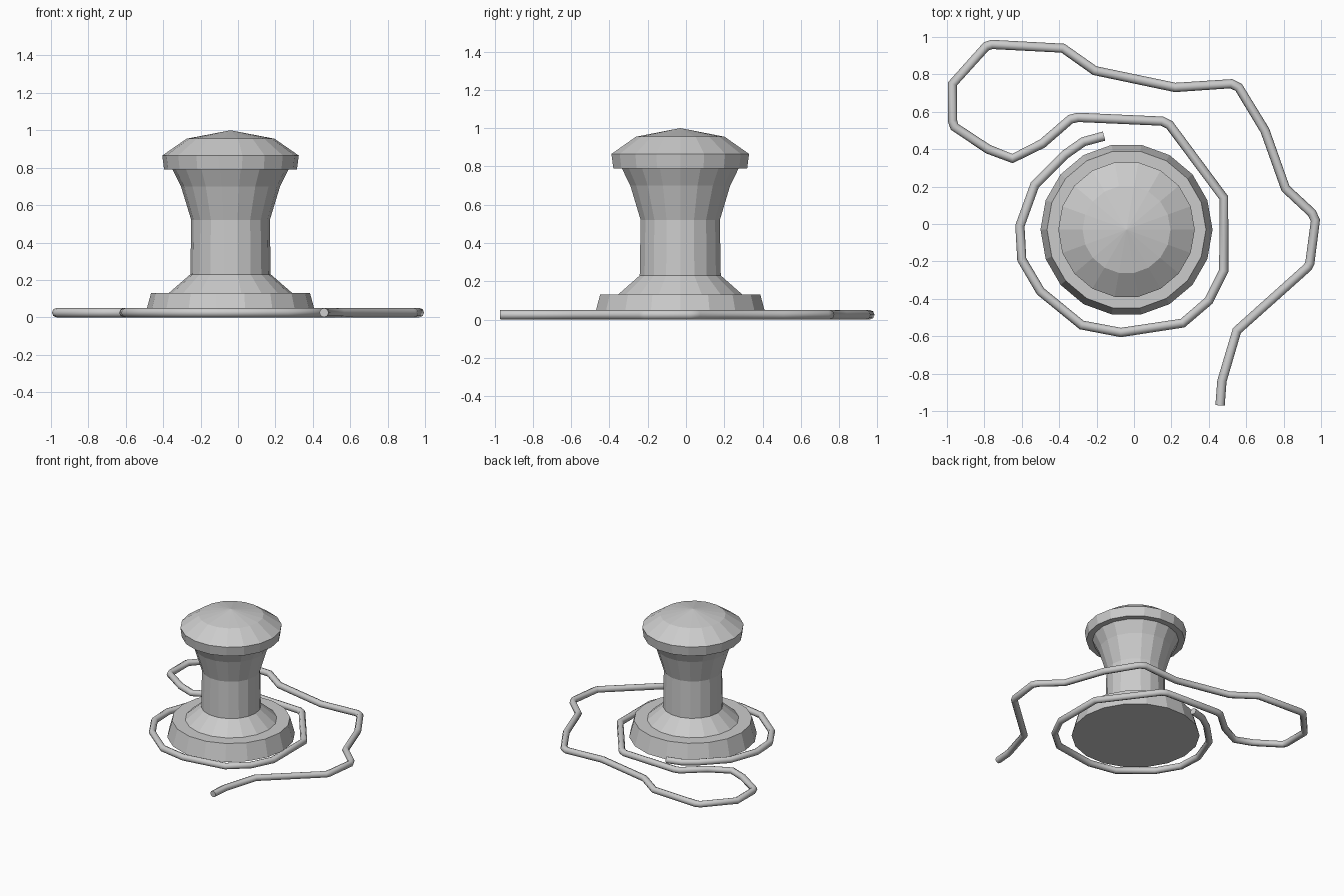
import bpy
import bmesh
import math

default_cube = bpy.data.objects.get("Cube")
if default_cube:
    bpy.data.objects.remove(default_cube, do_unlink=True)


def make_material(name, colour):
    material = bpy.data.materials.new(name)
    material.use_nodes = True
    material.diffuse_color = colour
    material.node_tree.nodes["Principled BSDF"].inputs["Base Color"].default_value = colour
    return material


grey = make_material("light grey", (0.6, 0.6, 0.6, 1))


def add_lathe(name, profile, sides, centre, material):
    """Turn (radius, height) pairs around z; a zero radius closes to a point."""
    bm = bmesh.new()
    rings = []
    for radius, height in profile:
        if radius == 0:
            rings.append([bm.verts.new((0, 0, height))] * sides)
        else:
            angles = [math.tau * i / sides for i in range(sides)]
            rings.append([bm.verts.new((radius * math.cos(a), radius * math.sin(a), height))
                          for a in angles])
    for lower, upper in zip(rings, rings[1:]):
        for i in range(sides):
            j = (i + 1) % sides
            corners = [lower[i], lower[j], upper[j], upper[i]]
            bm.faces.new(list(dict.fromkeys(corners)))
    bm.faces.new(list(reversed(rings[0])))
    mesh = bpy.data.meshes.new(name)
    bm.to_mesh(mesh)
    bm.free()
    mesh.materials.append(material)
    obj = bpy.data.objects.new(name, mesh)
    obj.location = centre
    bpy.context.collection.objects.link(obj)
    return obj


def add_cord(name, path, radius, material):
    """Lay a round cord along flat (x, y) points, resting on the ground."""
    curve = bpy.data.curves.new(name, "CURVE")
    curve.dimensions = "3D"
    curve.bevel_depth = radius
    curve.bevel_resolution = 2
    curve.use_fill_caps = True
    spline = curve.splines.new("POLY")
    spline.points.add(len(path) - 1)
    for point, (x, y) in zip(spline.points, path):
        point.co = (x, y, radius, 1)
    spline.use_smooth = True
    curve.materials.append(material)
    obj = bpy.data.objects.new(name, curve)
    bpy.context.collection.objects.link(obj)
    # Turn the curve into a mesh with smooth sides and sharp ends
    bpy.ops.object.select_all(action="DESELECT")
    obj.select_set(True)
    bpy.context.view_layer.objects.active = obj
    bpy.ops.object.convert(target="MESH")
    bpy.ops.object.shade_smooth_by_angle(angle=math.radians(50))
    return obj


# Turned post: stepped foot, waisted neck, overhanging domed cap
post_profile = [
    (.46, 0), (.425, .13), (.33, .13), (.215, .23), (.21, .52),
    (.265, .7), (.31, .79), (.355, .79), (.365, .865), (.235, .955), (0, 1),
]
add_lathe("mooring_post", post_profile, 18, (-.04, -.03, 0), grey)

# Cord: one loop around the foot, then a loose trailing end
cord_path = [
    (-.16, .47), (-.27, .44), (-.37, .37), (-.53, .21), (-.61, -.01), (-.6, -.19),
    (-.5, -.36), (-.28, -.54), (-.07, -.58), (.26, -.53), (.4, -.41), (.48, -.25),
    (.48, .14), (.19, .53), (.15, .55), (-.3, .57), (-.34, .56), (-.49, .43),
    (-.65, .35), (-.78, .4), (-.96, .52), (-.97, .55), (-.97, .75), (-.79, .95),
    (-.76, .96), (-.38, .94), (-.21, .82), (.22, .73), (.52, .75), (.56, .73),
    (.7, .5), (.81, .19), (.95, .06), (.97, .02), (.94, -.21), (.93, -.23),
    (.55, -.57), (.47, -.84), (.46, -.97),
]
add_cord("cord", cord_path, .025, grey)
